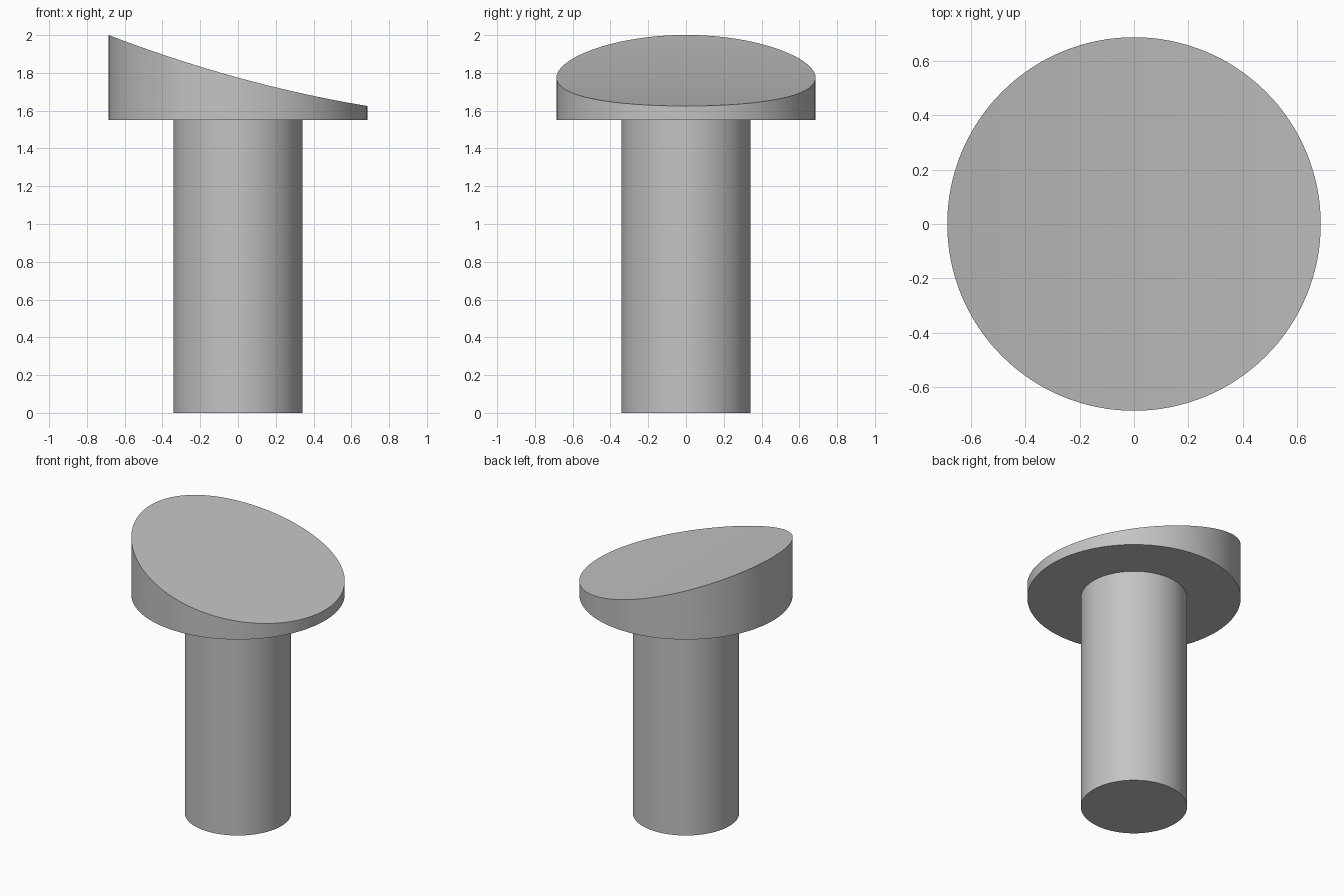
import bpy, bmesh, math

cube = bpy.data.objects.get("Cube")
if cube:
    bpy.data.objects.remove(cube)

SEGMENTS = 128
HEAD_BASE = 1.55

grey = bpy.data.materials.new("plain grey")
grey.use_nodes = True
colour = (0.55, 0.55, 0.55, 1)
grey.diffuse_color = colour
grey.node_tree.nodes["Principled BSDF"].inputs["Base Color"].default_value = colour


def slope(x):
    """Height of the hollow slope across the head."""
    return 1.775 - 0.274 * x + 0.08 * x * x


def add_round_part(name, radius, bottom, top_height):
    """Upright cylinder whose top follows top_height(x), capped by strips along y."""
    bm = bmesh.new()
    ring = [(radius * math.cos(math.tau * i / SEGMENTS),
             radius * math.sin(math.tau * i / SEGMENTS)) for i in range(SEGMENTS)]
    low = [bm.verts.new((x, y, bottom)) for x, y in ring]
    high = [bm.verts.new((x, y, top_height(x))) for x, y in ring]
    bm.faces.new(low[::-1])
    for i in range(SEGMENTS):
        bm.faces.new((low[i - 1], low[i], high[i], high[i - 1]))
    # Top strips join the ring points that share the same x
    for i in range(SEGMENTS // 2):
        strip = (high[i], high[i + 1], high[-i - 1], high[-i])
        bm.faces.new(list(dict.fromkeys(strip)))
    bmesh.ops.recalc_face_normals(bm, faces=bm.faces)

    mesh = bpy.data.meshes.new(name)
    bm.to_mesh(mesh)
    bm.free()
    mesh.materials.append(grey)
    part = bpy.data.objects.new(name, mesh)
    bpy.context.collection.objects.link(part)
    bpy.ops.object.select_all(action="DESELECT")
    part.select_set(True)
    bpy.context.view_layer.objects.active = part
    bpy.ops.object.shade_smooth_by_angle(angle=math.radians(30))


# Straight shank, then the wide head with its sloping top
add_round_part("shank", 0.342, 0, lambda x: HEAD_BASE)
add_round_part("head", 0.686, HEAD_BASE, slope)
